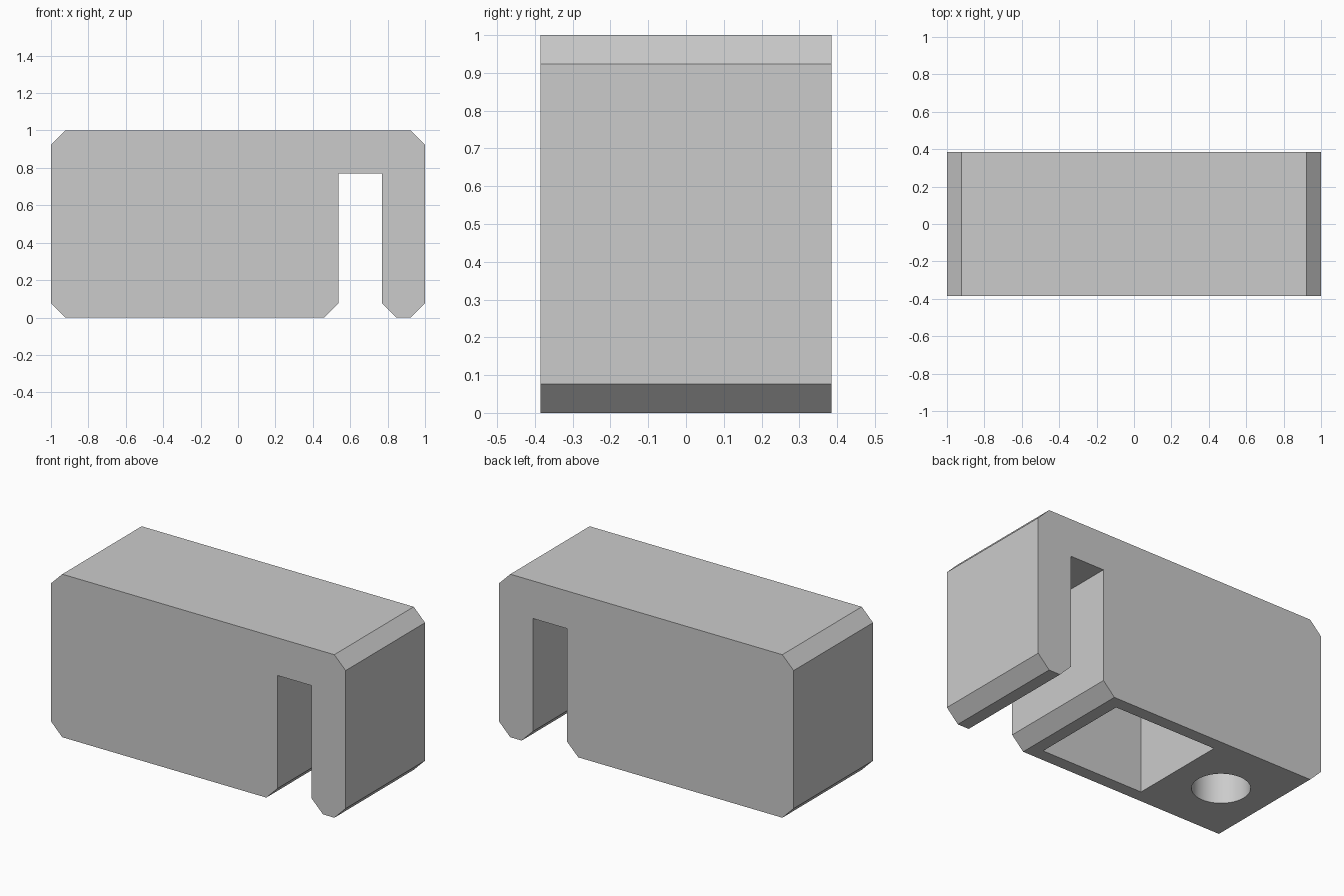
import bpy

if "Cube" in bpy.data.objects:
    bpy.data.objects.remove(bpy.data.objects["Cube"], do_unlink=True)

U = 2 / 26  # module: the block is 26 x 10 x 13 modules

grey = bpy.data.materials.new("light grey")
grey.use_nodes = True
colour = (0.6, 0.6, 0.6, 1)
grey.diffuse_color = colour
grey.node_tree.nodes["Principled BSDF"].inputs["Base Color"].default_value = colour


def extrude_profile(name, profile, half_depth):
    """Extrude an x-z outline along y."""
    n = len(profile)
    verts = [(x * U, y * U, z * U) for y in (-half_depth, half_depth) for x, z in profile]
    faces = [tuple(range(n)), tuple(reversed(range(n, 2 * n)))]
    faces += [(i, i + n, (i + 1) % n + n, (i + 1) % n) for i in range(n)]
    mesh = bpy.data.meshes.new(name)
    mesh.from_pydata(verts, [], faces)
    mesh.materials.append(grey)
    obj = bpy.data.objects.new(name, mesh)
    bpy.context.collection.objects.link(obj)
    return obj


def cut(target, cutter):
    """Subtract the cutter, then discard it."""
    cutter.hide_render = True
    mod = target.modifiers.new("cut", "BOOLEAN")
    mod.operation = "DIFFERENCE"
    mod.solver = "EXACT"
    mod.object = cutter
    bpy.ops.object.select_all(action="DESELECT")
    target.select_set(True)
    bpy.context.view_layer.objects.active = target
    bpy.ops.object.modifier_apply(modifier=mod.name)
    bpy.data.objects.remove(cutter, do_unlink=True)


# Chamfered body with a hooked prong on one end
outline = [(-12, 0), (6, 0), (7, 1), (7, 10), (10, 10), (10, 1), (11, 0), (12, 0),
           (13, 1), (13, 12), (12, 13), (-12, 13), (-13, 12), (-13, 1)]
body = extrude_profile("clip_body", outline, 5)

# Rectangular pocket in the underside
pocket = extrude_profile("pocket_cutter", [(-4, -1), (5, -1), (5, 10), (-4, 10)], 4)
cut(body, pocket)

# Round blind hole in the underside
bpy.ops.mesh.primitive_cylinder_add(vertices=64, radius=2.08 * U, depth=11 * U,
                                    location=(-8 * U, 0, 4.5 * U))
hole = bpy.context.object
hole.name = "hole_cutter"
hole.data.materials.append(grey)
cut(body, hole)

bpy.ops.object.shade_smooth_by_angle(angle=0.5)
